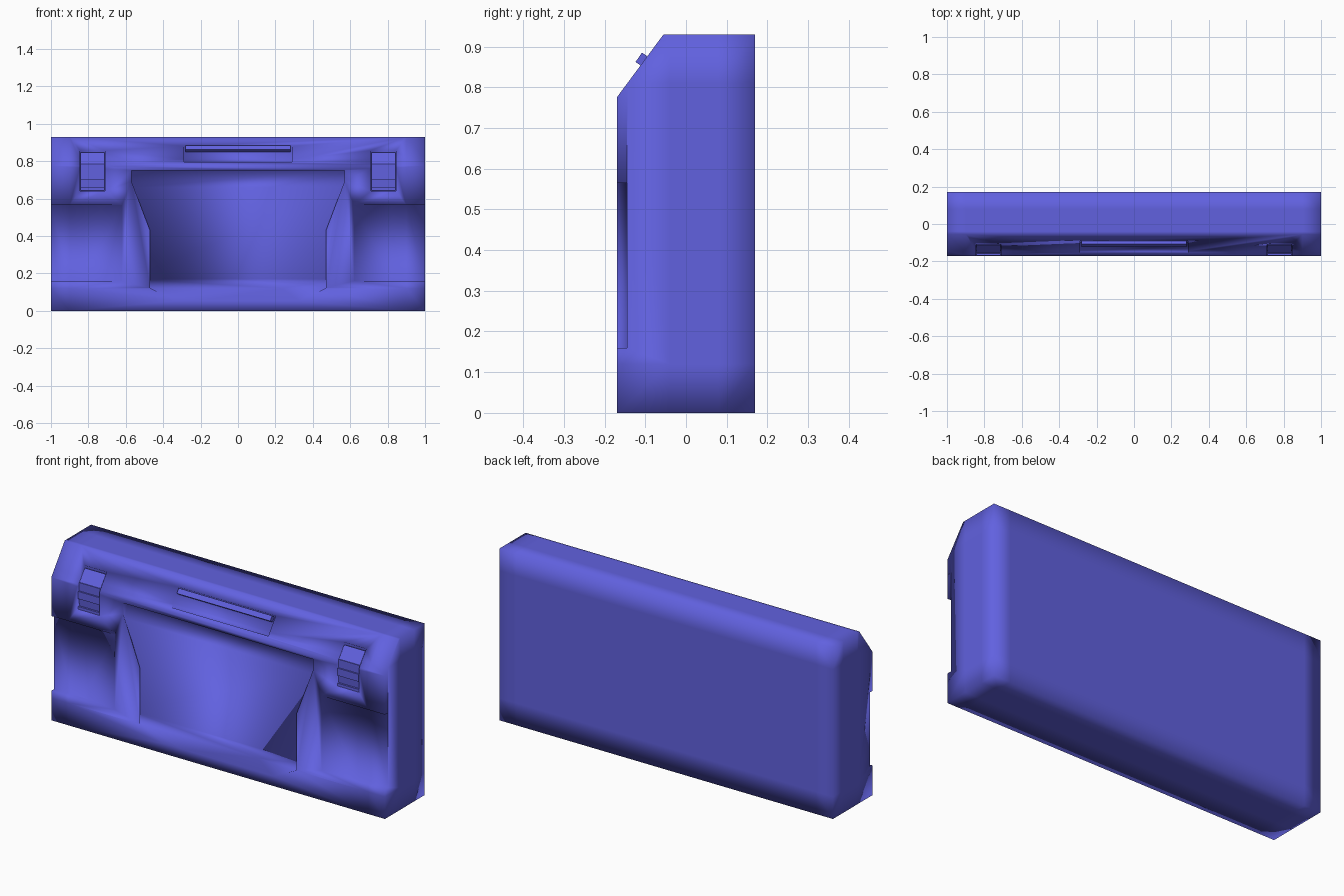
import bpy, bmesh, math
from mathutils import Vector

cube = bpy.data.objects.get("Cube")
if cube:
    bpy.data.objects.remove(cube, do_unlink=True)

blue = bpy.data.materials.new("violet_blue")
blue.use_nodes = True
colour = (0.12, 0.12, 0.74, 1)
blue.diffuse_color = colour
blue.node_tree.nodes["Principled BSDF"].inputs["Base Color"].default_value = colour


def prism(name, outline, start, length, axis="x"):
    """Extrude an outline: (y, z) points along x, or (x, y) points along z."""
    bm = bmesh.new()
    place = (lambda a, b: (start, a, b)) if axis == "x" else (lambda a, b: (a, b, start))
    direction = Vector((length, 0, 0)) if axis == "x" else Vector((0, 0, length))
    face = bm.faces.new([bm.verts.new(place(a, b)) for a, b in outline])
    new = bmesh.ops.extrude_face_region(bm, geom=[face])["geom"]
    bmesh.ops.translate(bm, vec=direction,
                        verts=[v for v in new if isinstance(v, bmesh.types.BMVert)])
    bmesh.ops.recalc_face_normals(bm, faces=bm.faces)
    mesh = bpy.data.meshes.new(name)
    bm.to_mesh(mesh)
    bm.free()
    mesh.materials.append(blue)
    obj = bpy.data.objects.new(name, mesh)
    bpy.context.collection.objects.link(obj)
    return obj


def activate(obj):
    bpy.ops.object.select_all(action="DESELECT")
    obj.select_set(True)
    bpy.context.view_layer.objects.active = obj


def cut(target, cutter):
    cutter.hide_render = True
    activate(target)
    mod = target.modifiers.new("cut", "BOOLEAN")
    mod.operation, mod.solver, mod.object = "DIFFERENCE", "EXACT", cutter
    bpy.ops.object.modifier_apply(modifier=mod.name)
    bpy.data.objects.remove(cutter, do_unlink=True)


def smooth(obj, degrees):
    activate(obj)
    bpy.ops.object.shade_smooth_by_angle(angle=math.radians(degrees))


# Case body with the sloping upper front
body = prism("case_body", [(-0.17, 0), (0.17, 0), (0.17, 0.93), (-0.055, 0.93),
                           (-0.17, 0.775)], -1, 2)

# Central front pocket: finger scoop on top, ramp narrowing to the bottom
pocket = prism("pocket_cutter", [(-0.2, 0.75), (-0.13, 0.75), (-0.152, 0.66),
                                 (-0.152, 0.17), (-0.172, 0.04), (-0.2, 0.04)], -0.57, 1.14)
for v in pocket.data.vertices:
    if v.co.z < 0.1:
        v.co.x *= 0.53
bm = bmesh.new()
bm.from_mesh(pocket.data)
bmesh.ops.triangulate(bm, faces=bm.faces)
bm.to_mesh(pocket.data)
bm.free()
cut(body, pocket)

# Recess under the lid ridge, on the slope
recess = prism("lid_recess_cutter", [(-0.085, 0.875), (-0.148, 0.79), (-0.2, 0.83),
                                     (-0.14, 0.92)], -0.29, 0.58)
cut(body, recess)

for side, s in (("left", 1), ("right", -1)):
    # Side panel: deep at the corner, rising towards the pocket
    cut(body, prism("panel_cutter", [(s * 1.1, -0.2), (s * 1.1, -0.145), (s * 0.82, -0.145),
                                     (s * 0.62, -0.168), (s * 0.62, -0.2)], 0.16, 0.405, "z"))
    # Latch slot and the stepped latch in it
    x = 0.71 if s > 0 else -0.845
    cut(body, prism("slot_cutter", [(-0.2, 0.64), (-0.145, 0.64), (-0.145, 0.767),
                                    (-0.09, 0.842), (-0.11, 0.858), (-0.2, 0.93)], x, 0.135))
    latch = prism(side + "_latch", [(-0.14, 0.643), (-0.167, 0.643), (-0.167, 0.658),
                                    (-0.157, 0.658), (-0.16, 0.7), (-0.168, 0.7),
                                    (-0.168, 0.74), (-0.16, 0.74), (-0.16, 0.785),
                                    (-0.156, 0.785), (-0.111, 0.845), (-0.08, 0.83)],
                  x + 0.004, 0.127)
    smooth(latch, 40)

# Support loops keep the soft shading near the outer edges
bm = bmesh.new()
bm.from_mesh(body.data)
for co, no in (((0.9, 0, 0), (1, 0, 0)), ((-0.9, 0, 0), (1, 0, 0)), ((0, 0, 0.12), (0, 0, 1)),
               ((0, 0, 0.81), (0, 0, 1)), ((0, 0.08, 0), (0, 1, 0)), ((0, -0.04, 0), (0, 1, 0))):
    geom = bm.verts[:] + bm.edges[:] + bm.faces[:]
    bmesh.ops.bisect_plane(bm, geom=geom, dist=1e-5, plane_co=co, plane_no=no)
bm.to_mesh(body.data)
bm.free()
smooth(body, 95)

# Lid ridge standing off the slope
ridge = prism("lid_ridge", [(-0.124, 0.862), (-0.108, 0.885), (-0.075, 0.862),
                            (-0.091, 0.839)], -0.28, 0.56)
smooth(ridge, 40)
